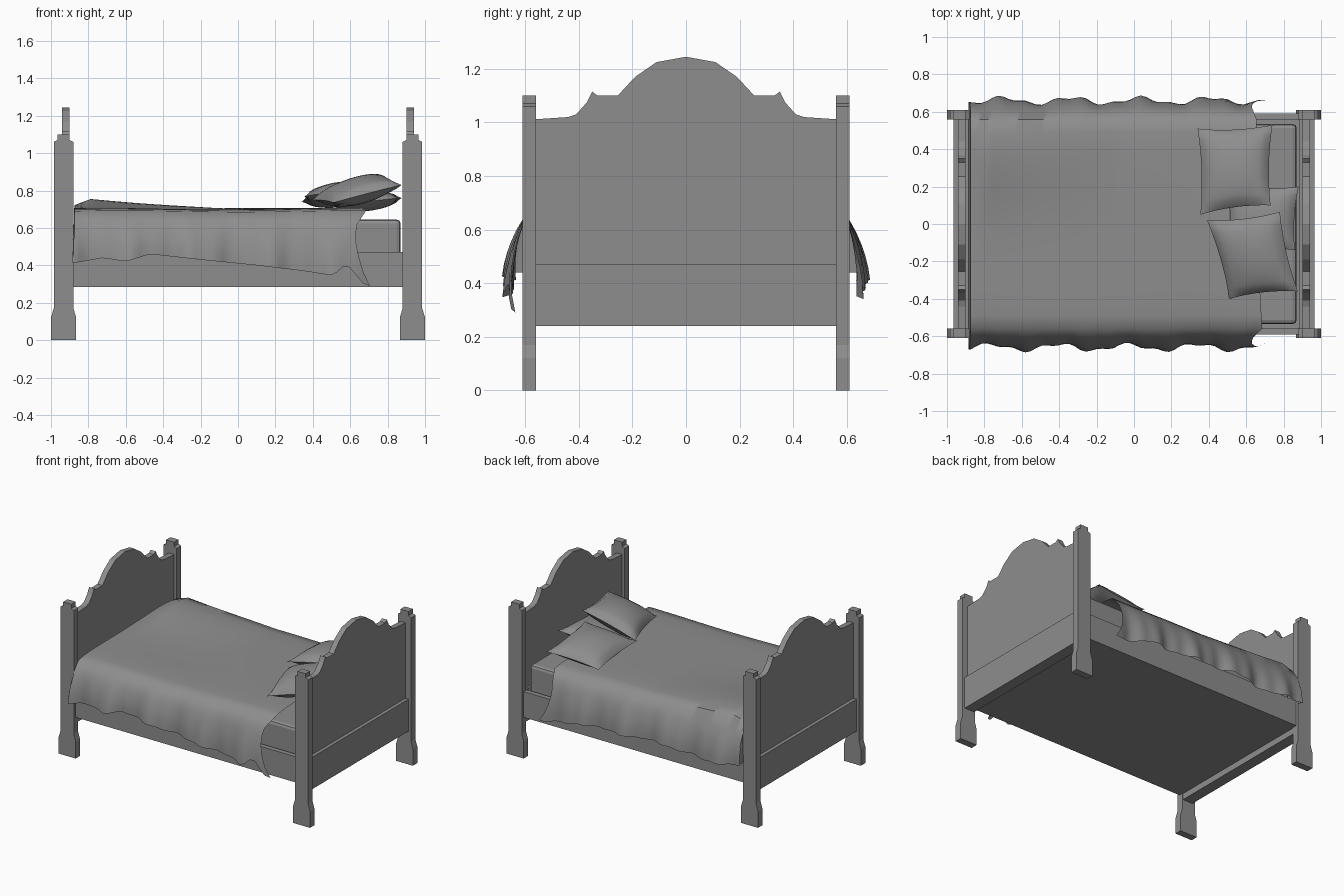
import bpy
import bmesh
import math
from mathutils import Vector

cube = bpy.data.objects.get("Cube")
if cube:
    bpy.data.objects.remove(cube)

grey = bpy.data.materials.new("plain grey")
grey.use_nodes = True
color = (0.27, 0.27, 0.27, 1)
grey.diffuse_color = color
grey.node_tree.nodes["Principled BSDF"].inputs["Base Color"].default_value = color


def finish(bm, name, smooth=None, closed=True):
    if closed:
        bmesh.ops.recalc_face_normals(bm, faces=bm.faces)
    mesh = bpy.data.meshes.new(name)
    bm.to_mesh(mesh)
    bm.free()
    mesh.materials.append(grey)
    obj = bpy.data.objects.new(name, mesh)
    bpy.context.collection.objects.link(obj)
    if smooth:
        bpy.ops.object.select_all(action="DESELECT")
        obj.select_set(True)
        bpy.context.view_layer.objects.active = obj
        bpy.ops.object.shade_smooth_by_angle(angle=math.radians(smooth))
    return obj


def prism(name, points, offset):
    """Extrude a closed outline of 3D points along an offset."""
    bm = bmesh.new()
    face = bm.faces.new([bm.verts.new(p) for p in points])
    new = bmesh.ops.extrude_face_region(bm, geom=[face])["geom"]
    verts = [v for v in new if isinstance(v, bmesh.types.BMVert)]
    bmesh.ops.translate(bm, verts=verts, vec=offset)
    return finish(bm, name)


def box(name, x0, x1, y0, y1, z0, z1):
    outline = [(x0, y0, z0), (x1, y0, z0), (x1, y1, z0), (x0, y1, z0)]
    return prism(name, outline, (0, 0, z1 - z0))


def lerp_table(table, x):
    for (xa, a), (xb, b) in zip(table, table[1:]):
        if x <= xb:
            t = max(0, (x - xa) / (xb - xa))
            return a + (b - a) * t
    return table[-1][1]


def grid_faces(bm, rows):
    for ra, rb in zip(rows, rows[1:]):
        for i in range(len(ra) - 1):
            bm.faces.new((ra[i], rb[i], rb[i + 1], ra[i + 1]))


# Posts, curved boards and end rails, the same at both ends
post = [(0.865, 0), (1, 0), (1, 0.12), (0.985, 0.17), (0.985, 1.06), (0.965, 1.07),
        (0.965, 1.1), (0.9, 1.1), (0.9, 1.07), (0.88, 1.06), (0.88, 0.17), (0.865, 0.12)]
crest = [(0.56, 1.012), (0.44, 1.02), (0.41, 1.03), (0.37, 1.075), (0.35, 1.115),
         (0.33, 1.1), (0.255, 1.1), (0.19, 1.17), (0.11, 1.225)]
board = ([(-0.56, 0.26), (0.56, 0.26)] + crest + [(0, 1.245)]
         + [(-y, z) for y, z in reversed(crest)])
for side, end in ((1, "head"), (-1, "foot")):
    for y, hand in ((0.56, "left"), (-0.61, "right")):
        prism(f"{end}_post_{hand}", [(side * x, y, z) for x, z in post], (0, 0.05, 0))
    prism(f"{end}_board", [(side * 0.9, y, z) for y, z in board], (side * 0.04, 0, 0))
    x0, x1 = sorted((side * 0.885, side * 0.965))
    box(f"{end}_rail", x0, x1, -0.56, 0.56, 0.24, 0.47)

# Side rails, base and mattress
box("side_rail_front", -0.885, 0.885, -0.59, -0.555, 0.285, 0.47)
box("side_rail_back", -0.885, 0.885, 0.555, 0.59, 0.285, 0.47)
box("base", -0.885, 0.885, -0.555, 0.555, 0.285, 0.32)
mattress = box("mattress", -0.87, 0.87, -0.535, 0.535, 0.32, 0.645)
bevel = mattress.modifiers.new("soft_edge", "BEVEL")
bevel.width = 0.022
bevel.segments = 2

# Blanket: a draped section swept along the bed, with an uneven hem
front_hem = [(-0.89, 0.41), (-0.72, 0.44), (-0.6, 0.42), (-0.47, 0.46), (-0.2, 0.43),
             (0.1, 0.4), (0.35, 0.37), (0.51, 0.345), (0.58, 0.41), (0.68, 0.29)]
back_hem = [(-0.89, 0.43), (-0.6, 0.4), (-0.3, 0.43), (0.1, 0.41), (0.4, 0.4),
            (0.55, 0.36), (0.66, 0.34)]
columns, drop_steps, top_steps = 52, 6, 16
bm = bmesh.new()
rows = []
for i in range(-2, columns + 1):
    u = max(i, 0) / columns
    row = []

    def side_points(sign, hem_table):
        points = []
        for k in range(drop_steps):
            t = 1 - k / drop_steps
            x = -0.875 + 1.53 * u
            x += u ** 8 * (0.05 * t * t - 0.07 * t * (1 - t) * 2)
            hem = lerp_table(hem_table, x)
            ripple = 0.018 * math.sin(17 * x + sign) + 0.009 * math.sin(41 * x)
            y = 0.575 + 0.085 * math.sin(t * math.pi * 0.5) ** 0.7 + ripple * t
            points.append(Vector((x, sign * y, 0.675 + (hem - 0.675) * t)))
        return points

    row += side_points(-1, front_hem)
    for k in range(top_steps + 1):
        v = 2 * k / top_steps - 1
        x = -0.875 + 1.53 * u + u ** 8 * 0.03 * max(0, -v)
        y = 0.56 * v
        z = 0.703 - 0.014 * abs(v) ** 8 + 0.004 * math.sin(5 * x + 3 * y)
        away = max(0, (x + 0.79) / 0.7) if x > -0.79 else (-0.79 - x) / 0.13
        z += 0.055 * max(0, 1 - away) * math.exp(-((y - 0.42) / 0.32) ** 2)
        row.append(Vector((x, y, z)))
    row += reversed(side_points(1, back_hem))
    # The foot end folds down against the board
    if i < 0:
        for p in row:
            p.x -= 0.005 * -i
            p.z = min(p.z, 0.68 + 0.12 * i)
    rows.append([bm.verts.new(p) for p in row])
grid_faces(bm, rows)
finish(bm, "blanket", 50, closed=False)


# Pillows: four corners, pinched edges and a puffed middle
def pillow(name, corners, puff, n=14):
    a, b, c, d = map(Vector, corners)
    normal = (b - a).cross(c - b).normalized()
    if normal.z < 0:
        normal.negate()
    bm = bmesh.new()
    for face_side in (1, -1):
        rows = []
        for i in range(n + 1):
            row = []
            for j in range(n + 1):
                u, v = 2 * i / n - 1, 2 * j / n - 1
                pu = u * (1 - 0.07 * (1 - v * v))
                pv = v * (1 - 0.07 * (1 - u * u))
                s, t = (pu + 1) / 2, (pv + 1) / 2
                p = a.lerp(b, s).lerp(d.lerp(c, s), t)
                h = ((1 - u * u) * (1 - v * v)) ** 0.5
                wrinkle = 1 + 0.12 * math.sin(5 * u + 3 * v) * abs(u * v)
                row.append(bm.verts.new(p + normal * (face_side * puff * h * wrinkle)))
            rows.append(row)
        grid_faces(bm, rows)
    bmesh.ops.remove_doubles(bm, verts=bm.verts, dist=0.0005)
    finish(bm, name, 60)


pillow("pillow_left", [(0.34, 0.51, 0.74), (0.74, 0.53, 0.77),
                       (0.73, 0.1, 0.83), (0.355, 0.05, 0.77)], 0.065)
pillow("pillow_right", [(0.39, 0.02, 0.75), (0.78, 0.065, 0.88),
                        (0.875, -0.36, 0.83), (0.51, -0.4, 0.735)], 0.07)
pillow("pillow_under", [(0.5, 0.2, 0.72), (0.88, 0.2, 0.76),
                        (0.86, -0.14, 0.76), (0.5, -0.14, 0.72)], 0.05)
